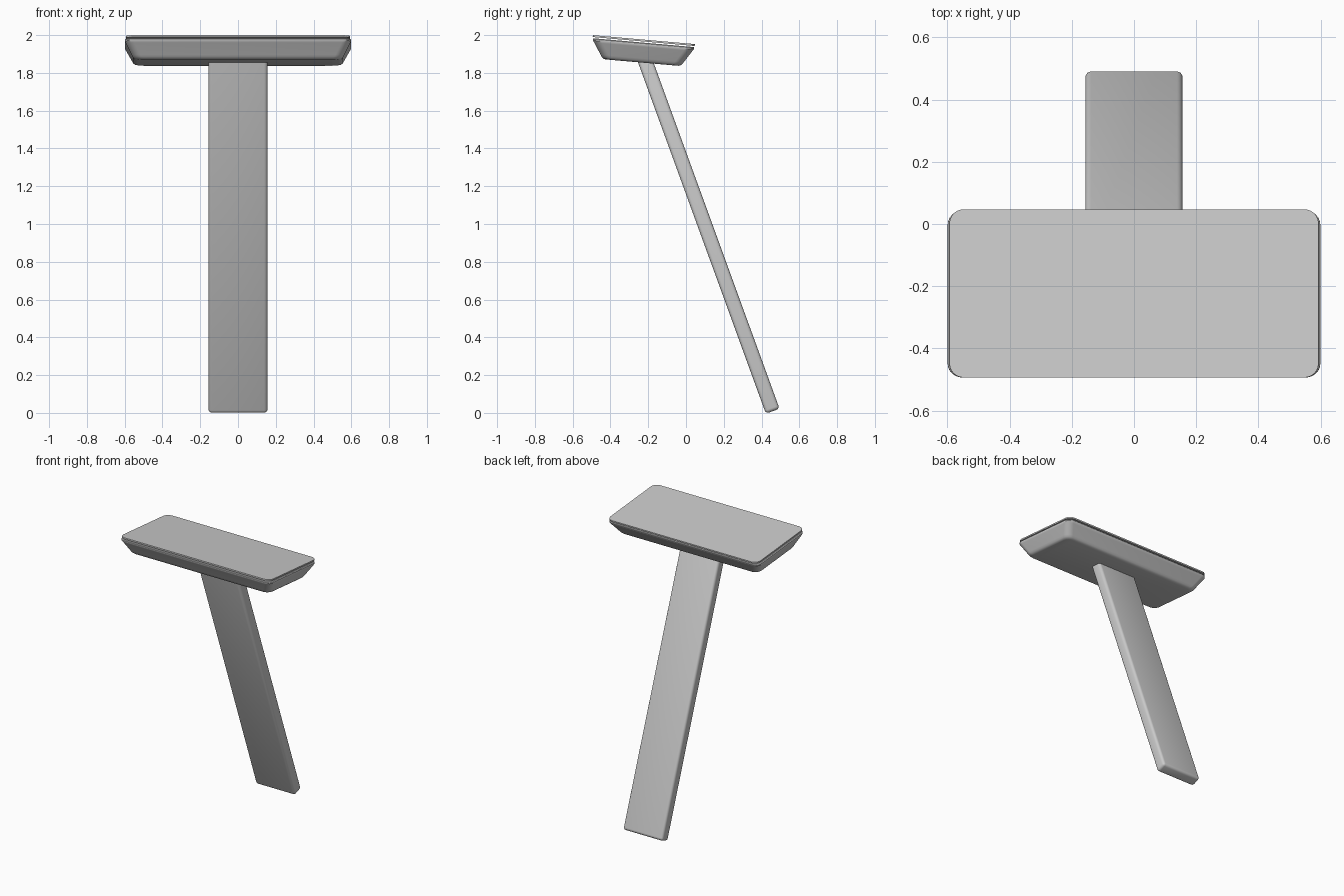
import bpy, bmesh
from math import radians, sin, cos, pi
from mathutils import Matrix, Vector

if "Cube" in bpy.data.objects:
    bpy.data.objects.remove(bpy.data.objects["Cube"])


def finish(bm, name, matrix):
    bmesh.ops.recalc_face_normals(bm, faces=bm.faces)
    bm.transform(matrix)
    mesh = bpy.data.meshes.new(name)
    bm.to_mesh(mesh)
    bm.free()
    ob = bpy.data.objects.new(name, mesh)
    bpy.context.collection.objects.link(ob)
    bpy.ops.object.select_all(action='DESELECT')
    ob.select_set(True)
    bpy.context.view_layer.objects.active = ob
    bpy.ops.object.shade_smooth_by_angle(angle=radians(35))
    return ob


def rounded_loft(name, rings, radius, matrix, seg=6):
    """Stack rounded rectangles given as (half x, half y, z)."""
    bm = bmesh.new()
    loops = []
    for hx, hy, z in rings:
        loop = []
        for q, (sx, sy) in enumerate([(1, 1), (-1, 1), (-1, -1), (1, -1)]):
            for i in range(seg + 1):
                a = (q + i / seg) * pi / 2
                loop.append(bm.verts.new((sx * (hx - radius) + radius * cos(a),
                                          sy * (hy - radius) + radius * sin(a), z)))
        loops.append(loop)
    n = len(loops[0])
    for low, high in zip(loops, loops[1:]):
        for i in range(n):
            j = (i + 1) % n
            bm.faces.new((low[i], low[j], high[j], high[i]))
    bm.faces.new(loops[0])
    bm.faces.new(loops[-1])
    return finish(bm, name, matrix)


# The head tilts down toward the back
head = Matrix.Translation((0, -0.223, 1.976)) @ Matrix.Rotation(radians(-5), 4, 'X')

# Thin top plate, floating just above the body
rounded_loft("top_plate", [(0.593, 0.271, -0.010), (0.593, 0.271, 0)], 0.045, head)

# Tapered head body with soft edges
rounded_loft("head_body", [
    (0.533, 0.193, -0.122), (0.546, 0.205, -0.119), (0.555, 0.214, -0.111),
    (0.561, 0.221, -0.100), (0.594, 0.261, -0.038), (0.599, 0.268, -0.028),
    (0.598, 0.269, -0.021), (0.593, 0.266, -0.016)], 0.045, head)

# Leaning flat post with rounded edges
length = 2.0
bm = bmesh.new()
bmesh.ops.create_cube(bm, size=1)
bmesh.ops.scale(bm, vec=Vector((0.312, 0.077, length)), verts=bm.verts)
bmesh.ops.translate(bm, vec=Vector((0, 0, length / 2)), verts=bm.verts)
bmesh.ops.bevel(bm, geom=bm.edges[:], offset=0.018, segments=4, profile=0.5,
                affect='EDGES')
finish(bm, "post", Matrix.Translation((0, 0.459, 0.009)) @ Matrix.Rotation(radians(20), 4, 'X'))
